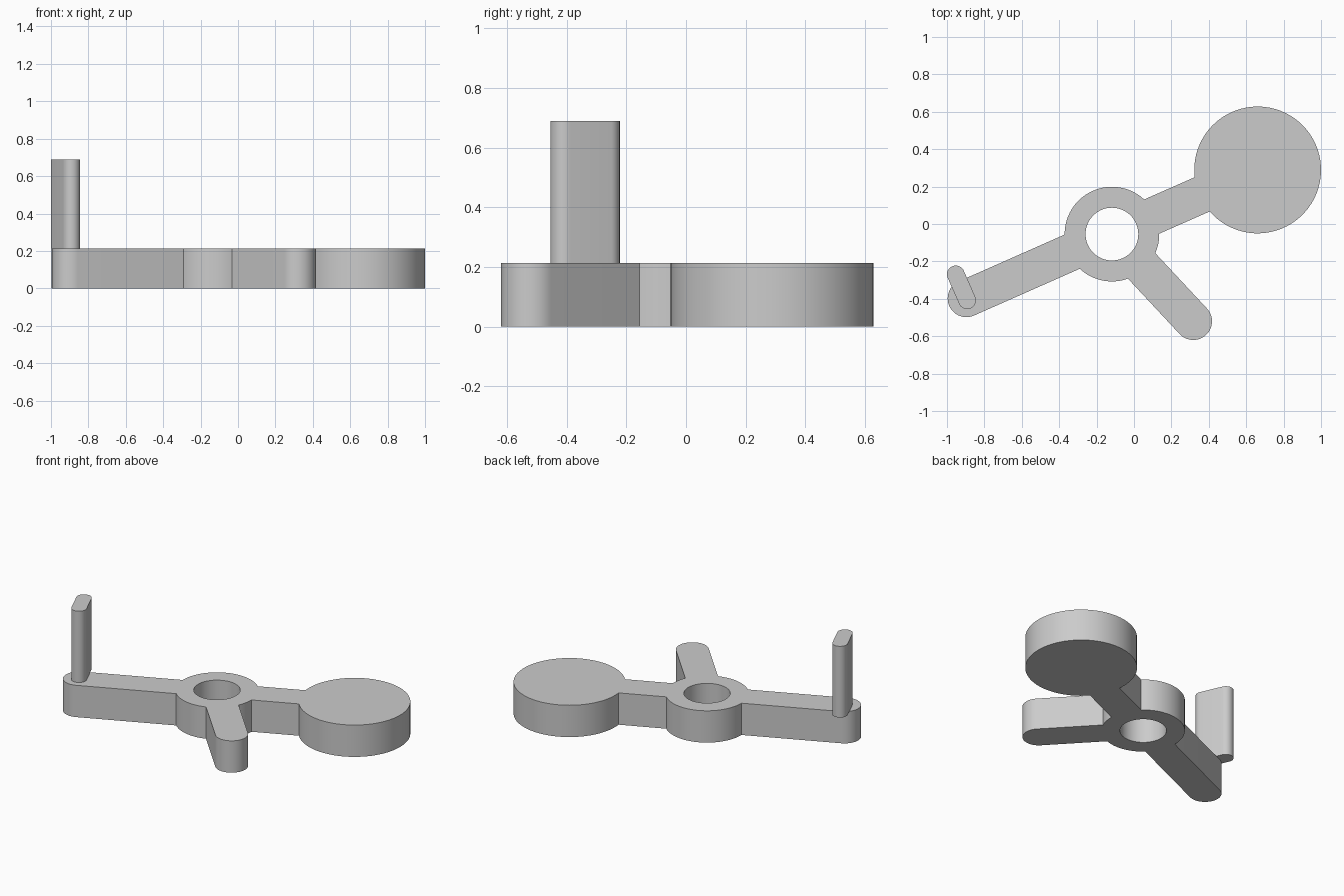
import bpy, bmesh
from math import sin, cos, pi, asin, atan2, hypot, radians
from mathutils import Vector

old = bpy.data.objects.get("Cube")
if old:
    bpy.data.objects.remove(old, do_unlink=True)

GREY = (0.6, 0.6, 0.6, 1)
grey = bpy.data.materials.new("plain grey")
grey.use_nodes = True
grey.diffuse_color = GREY
grey.node_tree.nodes["Principled BSDF"].inputs["Base Color"].default_value = GREY


def arc(centre, radius, start, end, steps):
    """Points along an arc, both ends included."""
    return [Vector((centre[0] + radius * cos(start + (end - start) * i / steps),
                    centre[1] + radius * sin(start + (end - start) * i / steps)))
            for i in range(steps + 1)]


def prism(name, loops, bottom, top):
    """Fill flat outlines (the later ones are holes) and extrude them upwards."""
    bm = bmesh.new()
    edges = []
    for loop in loops:
        verts = [bm.verts.new((p.x, p.y, bottom)) for p in loop]
        edges += [bm.edges.new((v, verts[i - 1])) for i, v in enumerate(verts)]
    bmesh.ops.triangle_fill(bm, edges=edges, use_beauty=True)
    grown = bmesh.ops.extrude_face_region(bm, geom=bm.faces[:], use_keep_orig=True)
    moved = [g for g in grown["geom"] if isinstance(g, bmesh.types.BMVert)]
    bmesh.ops.translate(bm, verts=moved, vec=(0, 0, top - bottom))
    bmesh.ops.recalc_face_normals(bm, faces=bm.faces[:])
    mesh = bpy.data.meshes.new(name)
    bm.to_mesh(mesh)
    bm.free()
    mesh.materials.append(grey)
    obj = bpy.data.objects.new(name, mesh)
    bpy.context.collection.objects.link(obj)
    bpy.ops.object.select_all(action='DESELECT')
    obj.select_set(True)
    bpy.context.view_layer.objects.active = obj
    bpy.ops.object.shade_smooth_by_angle(angle=radians(30))
    return obj


HUB = (-0.118, -0.054)
HUB_R, HOLE_R, HALF_WIDTH, THICK = 0.253, 0.141, 0.1, 0.213

# Arms anticlockwise round the hub: end centre and end radius
arms = [((0.317, -0.52), HALF_WIDTH),
        ((0.661, 0.289), 0.339),
        ((-0.896, -0.398), HALF_WIDTH)]


def heading(arm):
    return atan2(arm[0][1] - HUB[1], arm[0][0] - HUB[0]) % (2 * pi)


# Crank plate: rounded arm ends joined by arcs of the hub
root = asin(HALF_WIDTH / HUB_R)
outline = []
for i, arm in enumerate(arms):
    centre, radius = arm
    angle = heading(arm)
    sweep = pi - asin(HALF_WIDTH / radius)
    outline += arc(centre, radius, angle - sweep, angle + sweep, 64 if radius > 0.2 else 32)
    gap = (heading(arms[(i + 1) % len(arms)]) - angle) % (2 * pi)
    outline += arc(HUB, HUB_R, angle + root, angle + gap - root, 24)
hole = arc(HUB, HOLE_R, 0, 2 * pi, 64)[:-1]
prism("crank_plate", [outline, hole], 0, THICK)

# Upright pin with a slot-shaped section, set across the long arm
low, high, pin_r = Vector((-0.892, -0.408)), Vector((-0.953, -0.269)), 0.047
along = atan2(high.y - low.y, high.x - low.x)
slot = (arc(high, pin_r, along - pi / 2, along + pi / 2, 24)
        + arc(low, pin_r, along + pi / 2, along + 3 * pi / 2, 24))
prism("upright_pin", [slot], THICK, 0.69)
